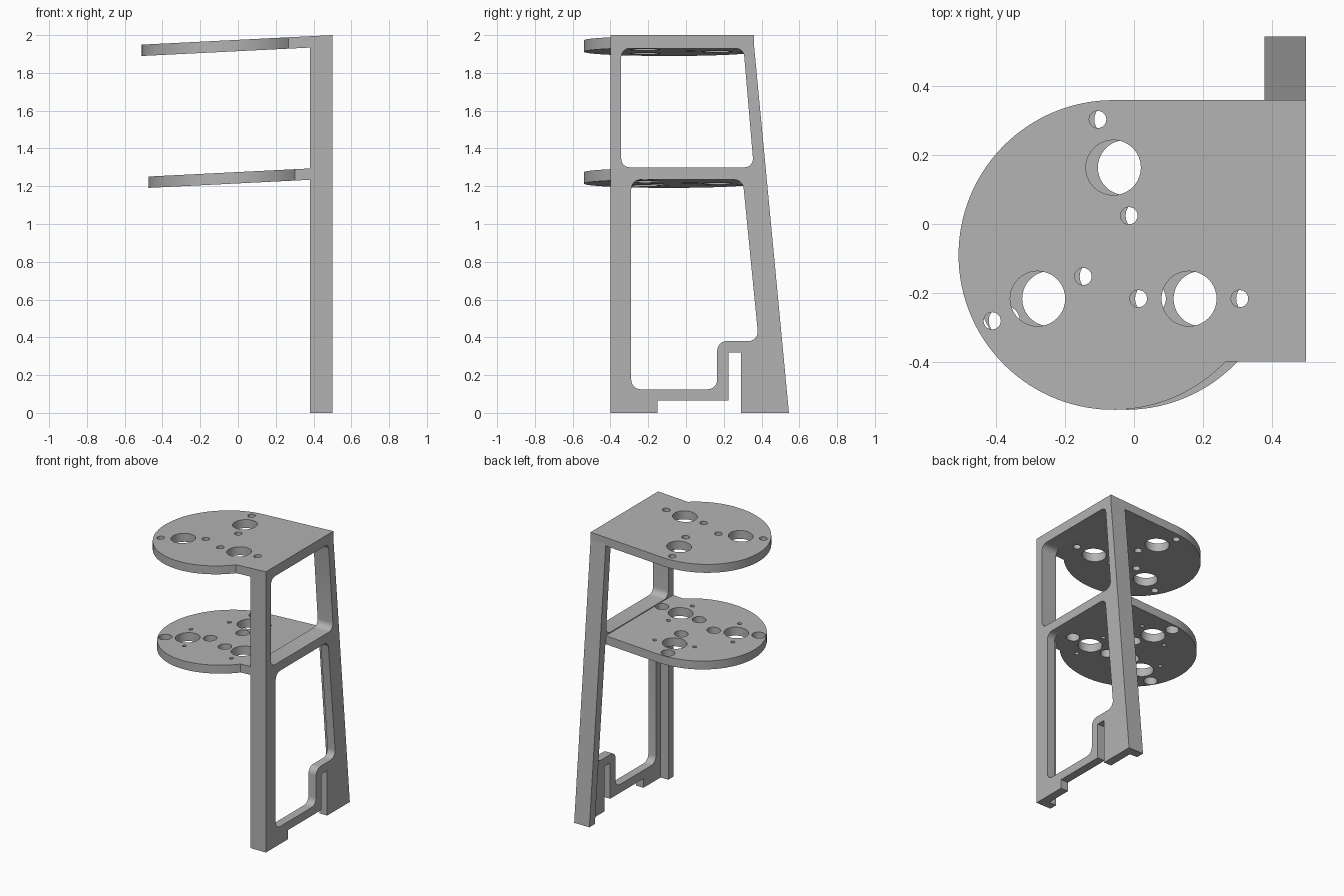
import bpy, bmesh
from math import sin, cos, pi, radians, sqrt, atan2, tan
from mathutils import Vector, Matrix

cube = bpy.data.objects.get("Cube")
if cube:
    bpy.data.objects.remove(cube, do_unlink=True)

grey = bpy.data.materials.new("plain grey")
grey.use_nodes = True
COLOUR = (0.45, 0.45, 0.45, 1)
grey.diffuse_color = COLOUR
grey.node_tree.nodes["Principled BSDF"].inputs["Base Color"].default_value = COLOUR


def circle(cx, cy, r, n=40):
    return [(cx + r * cos(2 * pi * i / n), cy + r * sin(2 * pi * i / n)) for i in range(n)]


def fillet(points, radius, steps=6):
    """Round every corner of a polygon with a tangent arc."""
    out = []
    for i, p in enumerate(points):
        p = Vector(p)
        a = (Vector(points[i - 1]) - p).normalized()
        b = (Vector(points[(i + 1) % len(points)]) - p).normalized()
        half = a.angle(b) / 2
        centre = p + (a + b).normalized() * radius / sin(half)
        start = p + a * radius / tan(half) - centre
        end = p + b * radius / tan(half) - centre
        turn = start.angle_signed(end)
        for k in range(steps + 1):
            out.append(tuple(centre + Matrix.Rotation(-turn * k / steps, 2) @ start))
    return out


def slab(name, loops, low, high, matrix=Matrix(), slope=0):
    """Fill an outline with its holes and give it thickness from low to high."""
    curve = bpy.data.curves.new(name, "CURVE")
    curve.dimensions, curve.fill_mode = "2D", "BOTH"
    curve.extrude = (high - low) / 2
    for loop in loops:
        spline = curve.splines.new("POLY")
        spline.points.add(len(loop) - 1)
        for point, (u, v) in zip(spline.points, loop):
            point.co = (u, v, 0, 1)
        spline.use_cyclic_u = True
    temp = bpy.data.objects.new(name + " outline", curve)
    bpy.context.collection.objects.link(temp)
    graph = bpy.context.evaluated_depsgraph_get()
    mesh = bpy.data.meshes.new_from_object(temp.evaluated_get(graph))
    bpy.data.objects.remove(temp)
    bpy.data.curves.remove(curve)
    bm = bmesh.new()
    bm.from_mesh(mesh)
    bmesh.ops.remove_doubles(bm, verts=bm.verts, dist=0.0001)
    for v in bm.verts:
        v.co.z += (low + high) / 2 + slope * v.co.x
    bm.transform(matrix)
    bmesh.ops.recalc_face_normals(bm, faces=bm.faces)
    bm.to_mesh(mesh)
    bm.free()
    mesh.materials.clear()
    mesh.materials.append(grey)
    mesh.name = name
    obj = bpy.data.objects.new(name, mesh)
    bpy.context.collection.objects.link(obj)
    bpy.ops.object.select_all(action="DESELECT")
    obj.select_set(True)
    bpy.context.view_layer.objects.active = obj
    bpy.ops.object.shade_smooth_by_angle(angle=radians(30))
    return obj


# Side frame: profiles in (y, z), extruded along x
UPRIGHT = Matrix(((0, 0, 1, 0), (1, 0, 0, 0), (0, 1, 0, 0), (0, 0, 0, 1)))
FRONT, TOP, MID = -0.4, 1.985, 1.235
INNER, STEP, OUTER = 0.38, 0.44, 0.5


def back(z, inset=0):
    """Point on the sloping rear edge, moved inwards by inset."""
    return (0.545 - 0.095 * z - inset, z)


upper_window = fillet([(-0.343, 1.3), back(1.3, 0.063), back(1.93, 0.057), (-0.343, 1.93)], 0.045)
lower_window = fillet([(-0.29, 0.125), (0.165, 0.125), (0.165, 0.38), back(0.38, 0.124),
                       back(MID, 0.127), (-0.29, MID)], 0.05)
panel = [(FRONT, 0), (-0.15, 0), (-0.15, 0.065), (0.225, 0.065), (0.225, 0.32),
         (0.29, 0.32), (0.29, 0), back(0), back(TOP), (FRONT, TOP)]
ribs = [(FRONT, 0), (-0.343, 0), (-0.343, MID), back(MID, 0.062), back(0, 0.062),
        back(0), back(TOP), (FRONT, TOP)]
slab("outer_side_panel", [panel, upper_window, lower_window], STEP, OUTER, UPRIGHT)
slab("inner_side_ribs", [ribs, upper_window], INNER, STEP, UPRIGHT)

# Tilted shelves: a disc running into a straight tab, with three sets of holes
SLOPE, RADIUS, CY = 0.05, 0.45, -0.09


def shelf(name, cx, end, z, screw_r, pin_r):
    start = atan2(FRONT - CY, sqrt(RADIUS ** 2 - (FRONT - CY) ** 2))
    n = 80
    arc = [pi / 2 + (start + 1.5 * pi) * i / n for i in range(n + 1)]
    outline = [(cx + RADIUS * cos(a), CY + RADIUS * sin(a)) for a in arc]
    loops = [outline + [(end, FRONT), (end, CY + RADIUS)]]
    for place, turn in ((90, 108), (210, 206), (330, 0)):
        hx = cx + 0.254 * cos(radians(place))
        hy = CY + 0.254 * sin(radians(place))
        loops.append(circle(hx, hy, 0.08))
        for quarter in range(4):
            r, reach = (pin_r, 0.135) if quarter % 2 else (screw_r, 0.147)
            a = radians(turn + 90 * quarter)
            if r:
                loops.append(circle(hx + reach * cos(a), hy + reach * sin(a), r, 24))
    base = z - SLOPE * OUTER
    slab(name, loops, base - 0.06, base, slope=SLOPE)


shelf("top_shelf", -0.06, OUTER, 2.0, 0.025, 0)
shelf("lower_shelf", -0.025, STEP, 1.3, 0.045, 0.014)
